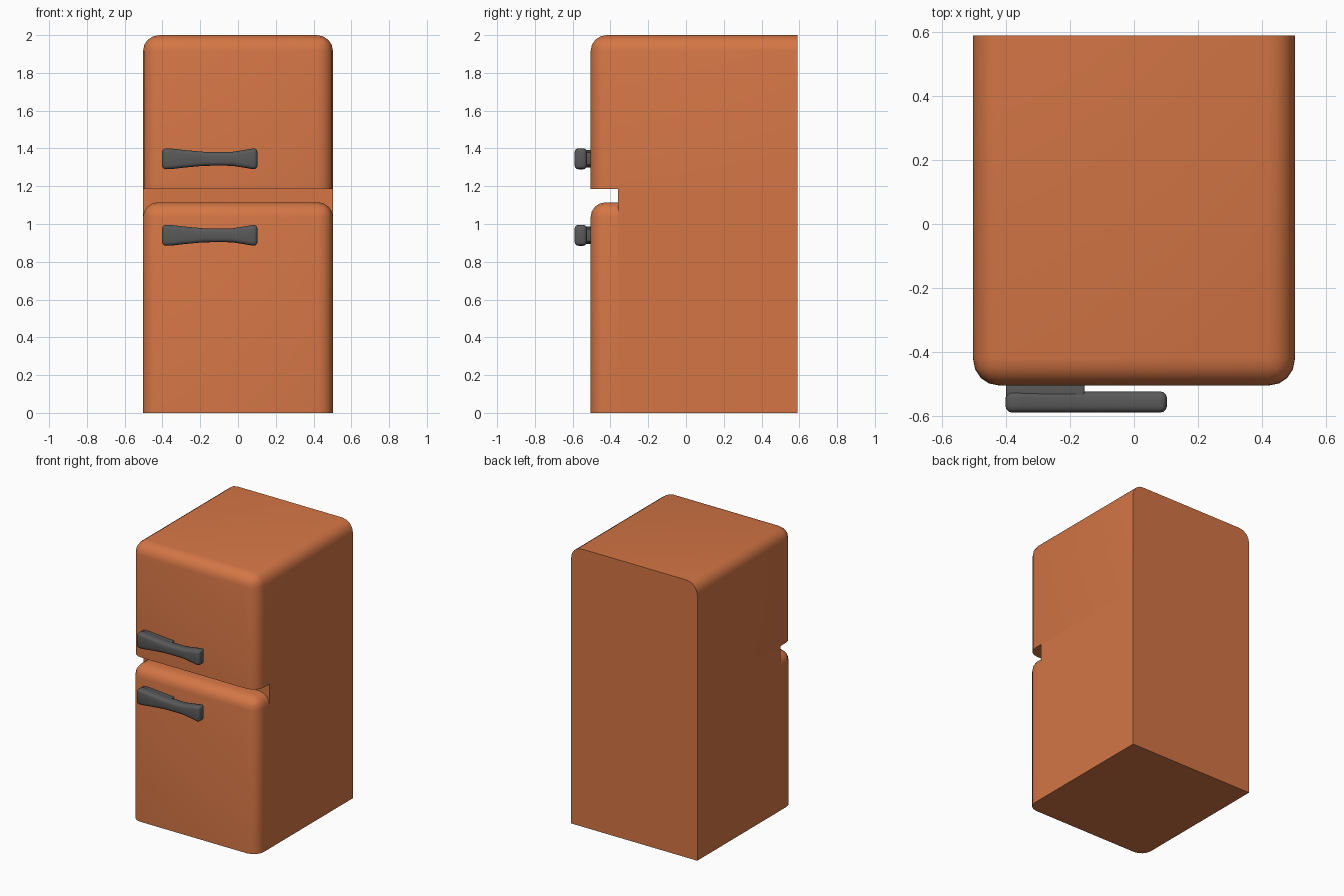
import bpy, bmesh, math

if "Cube" in bpy.data.objects:
    bpy.data.objects.remove(bpy.data.objects["Cube"])


def material(name, col):
    m = bpy.data.materials.new(name)
    m.diffuse_color = (*col, 1)
    m.use_nodes = True
    m.node_tree.nodes["Principled BSDF"].inputs["Base Color"].default_value = m.diffuse_color
    return m


orange = material("burnt orange", (0.66, 0.18, 0.06))
grey = material("dark grey", (0.1, 0.1, 0.1))


def finish(bm, name, mat, angle=40):
    bmesh.ops.recalc_face_normals(bm, faces=bm.faces[:])
    me = bpy.data.meshes.new(name)
    bm.to_mesh(me)
    bm.free()
    ob = bpy.data.objects.new(name, me)
    bpy.context.collection.objects.link(ob)
    me.materials.append(mat)
    bpy.context.view_layer.objects.active = ob
    ob.select_set(True)
    bpy.ops.object.shade_smooth_by_angle(angle=math.radians(angle))
    ob.select_set(False)
    return ob


def box(name, x, y, z, radius=0):
    """Box with (optionally) rounded front, top and top-side edges."""
    bm = bmesh.new()
    bmesh.ops.create_cube(bm, size=1)
    for v in bm.verts:
        v.co = (x[v.co.x > 0], y[v.co.y > 0], z[v.co.z > 0])
    if radius:
        def rounded(e):
            mid = (e.verts[0].co + e.verts[1].co) / 2
            front, back = abs(mid.y - y[0]) < 1e-4, abs(mid.y - y[1]) < 1e-4
            top, bottom = abs(mid.z - z[1]) < 1e-4, abs(mid.z - z[0]) < 1e-4
            return not back and not bottom and (front or top)
        bmesh.ops.bevel(bm, geom=[e for e in bm.edges if rounded(e)], offset=radius,
                        segments=4, profile=0.5, affect='EDGES', clamp_overlap=True)
    return finish(bm, name, orange)


# Cabinet: rounded freezer section, plain lower body, rounded lower door
FRONT, GROOVE, BACK = -0.505, -0.36, 0.59
box("freezer_section", (-0.503, 0.503), (FRONT, BACK), (1.185, 2.0), 0.085)
box("lower_cabinet", (-0.503, 0.503), (GROOVE, BACK), (0, 1.185))
box("lower_door", (-0.503, 0.503), (FRONT, GROOVE), (0, 1.115), 0.08)


def slab(name, stations, y0, y1, z, radius):
    """Symmetric outline of (x, half height), extruded in y with soft edges."""
    bm = bmesh.new()
    pts = [(x, h) for x, h in stations] + [(x, -h) for x, h in reversed(stations)]
    f = bm.faces.new([bm.verts.new((x, y0, z + h)) for x, h in pts])
    ext = bmesh.ops.extrude_face_region(bm, geom=[f])
    for v in ext["geom"]:
        if isinstance(v, bmesh.types.BMVert):
            v.co.y = y1
    bmesh.ops.recalc_face_normals(bm, faces=bm.faces[:])
    sharp = [e for e in bm.edges if e.calc_face_angle(0) > math.radians(50)]
    bmesh.ops.bevel(bm, geom=sharp, offset=radius, segments=3, profile=0.5,
                    affect='EDGES', clamp_overlap=True)
    return finish(bm, name, grey, 50)


# Waisted handles, each with a mount at the left end
bar = [(-0.402, 0.056), (-0.35, 0.054), (-0.28, 0.046), (-0.18, 0.037), (-0.1, 0.036),
       (-0.03, 0.037), (0.04, 0.048), (0.075, 0.054), (0.103, 0.056)]
mount = [(-0.40, 0.047), (-0.35, 0.047), (-0.28, 0.041), (-0.18, 0.033), (-0.155, 0.033)]
for label, z in (("freezer", 1.345), ("lower", 0.94)):
    slab(label + "_handle", bar, -0.59, -0.524, z, 0.02)
    slab(label + "_handle_mount", mount, -0.55, -0.5, z, 0.006)
